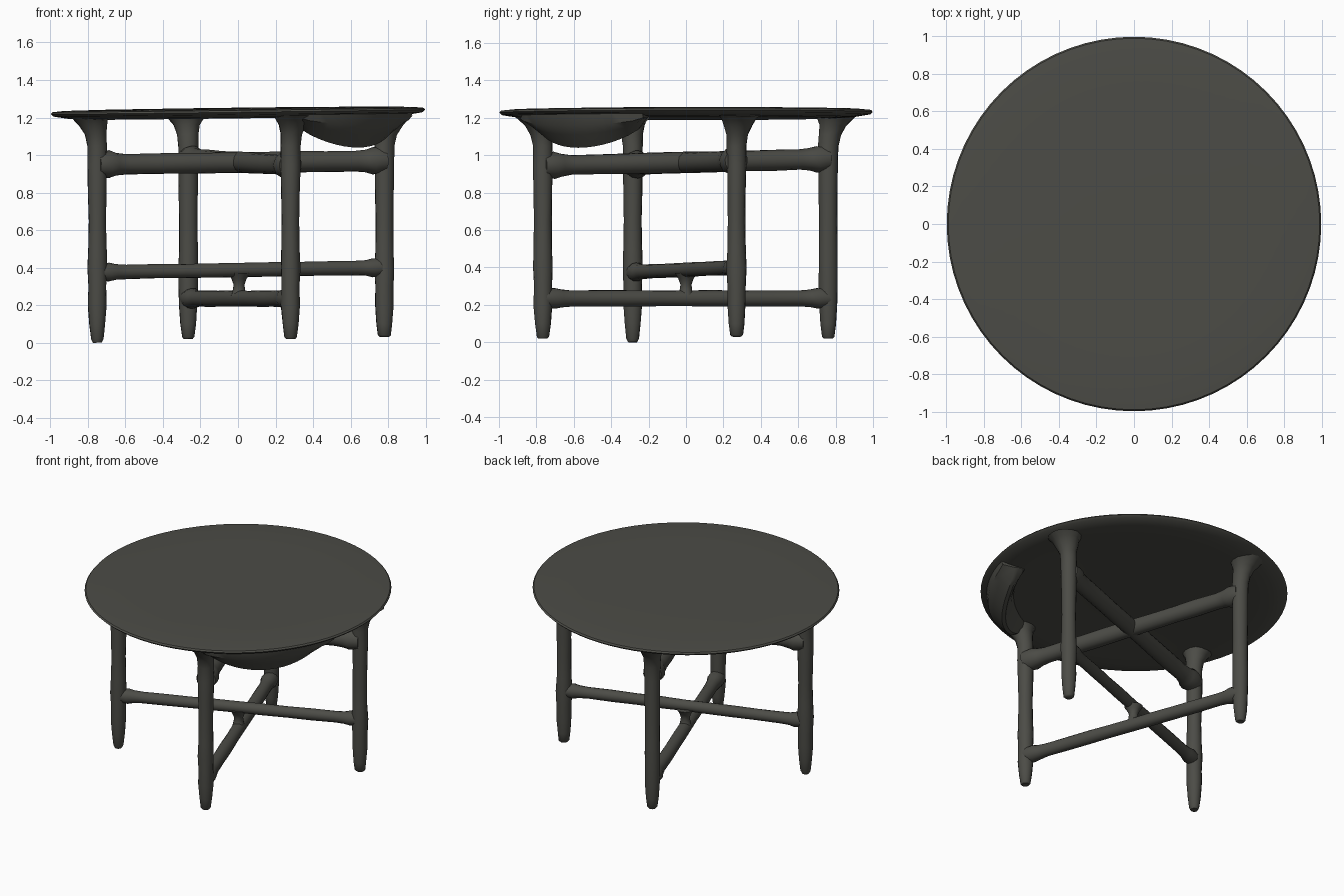
import bpy, bmesh, math, random
from mathutils import Vector

random.seed(4)
cube = bpy.data.objects.get("Cube")
if cube:
    bpy.data.objects.remove(cube, do_unlink=True)

charcoal = bpy.data.materials.new("charcoal")
charcoal.use_nodes = True
COLOUR = (0.072, 0.072, 0.062, 1)
charcoal.diffuse_color = COLOUR
charcoal.node_tree.nodes["Principled BSDF"].inputs["Base Color"].default_value = COLOUR


def finish(name, bm, angle=45):
    bmesh.ops.recalc_face_normals(bm, faces=bm.faces)
    mesh = bpy.data.meshes.new(name)
    bm.to_mesh(mesh)
    bm.free()
    mesh.materials.append(charcoal)
    obj = bpy.data.objects.new(name, mesh)
    bpy.context.collection.objects.link(obj)
    bpy.ops.object.select_all(action='DESELECT')
    bpy.context.view_layer.objects.active = obj
    obj.select_set(True)
    bpy.ops.object.shade_smooth_by_angle(angle=math.radians(angle))
    return obj


def loft(bm, rings, caps=True):
    loops = [[bm.verts.new(p) for p in ring] for ring in rings]
    n = len(loops[0])
    for a, b in zip(loops, loops[1:]):
        for i in range(n):
            j = (i + 1) % n
            bm.faces.new((a[i], a[j], b[j], b[i]))
    if caps:
        bm.faces.new(loops[0])
        bm.faces.new(loops[-1])


def rod(name, stations, sides=14, wobble=0.03):
    """Hand-hewn round bar through (point, radius) stations."""
    axis = (stations[-1][0] - stations[0][0]).normalized()
    side = axis.orthogonal().normalized()
    up = axis.cross(side)
    rings = []
    for point, radius in stations:
        radius *= 1 + random.uniform(-wobble, wobble)
        ring = []
        for i in range(sides):
            a = 2 * math.pi * i / sides
            r = radius * (1 + random.uniform(-wobble, wobble))
            ring.append(point + side * math.cos(a) * r + up * math.sin(a) * r)
        rings.append(ring)
    bm = bmesh.new()
    loft(bm, rings)
    return finish(name, bm)


def rail(name, start, end, radius):
    """Bar that swells where it meets the legs."""
    a, b = Vector(start), Vector(end)
    swell = [(0, 1.15), (0.04, 1.3), (0.065, 1.1), (0.1, 1)]
    inner = [(0.1 + 0.1 * k, 1) for k in range(1, 8)]
    steps = swell + inner + [(1 - t, s) for t, s in reversed(swell)]
    rod(name, [(a.lerp(b, t), radius * s) for t, s in steps])


# Round top: thin rim, slightly domed, tilted a little to one side
profile = [(0.3, 1.252), (0.7, 1.25), (0.93, 1.246), (0.99, 1.24), (0.998, 1.23),
           (0.985, 1.217), (0.9, 1.203), (0.8, 1.197), (0.7, 1.208), (0.3, 1.21)]
SEG = 72
rings = []
for r, z in profile:
    ring = []
    for i in range(SEG):
        a = 2 * math.pi * i / SEG
        x, y = r * math.cos(a), r * math.sin(a)
        ring.append((x, y, z + 0.012 * x + 0.002 * y))
    rings.append(ring)
bm = bmesh.new()
loft(bm, rings)
finish("table_top", bm)

# Four tapered legs, flaring outward under the top
legs = {
    "left_leg": (0.78, 0.27, 0.03),
    "right_leg": (-0.75, -0.285, 0.0),
    "front_leg": (0.28, -0.765, 0.02),
    "back_leg": (-0.265, 0.76, 0.02),
}
leg_shape = [(0.0, 0.024), (0.02, 0.034), (0.1, 0.042), (0.2, 0.05), (0.3, 0.05),
             (0.4, 0.053), (0.5, 0.049), (0.65, 0.048), (0.8, 0.05), (0.95, 0.053),
             (1.05, 0.053), (1.11, 0.058), (1.16, 0.074), (1.19, 0.092), (1.215, 0.11)]
for name, (x, y, foot) in legs.items():
    out = Vector((x, y, 0)).normalized()
    stations = []
    for z, r in leg_shape:
        shift = max(0, z - 1.05) ** 1.5 * 0.7
        stations.append((Vector((x, y, max(z, foot + z * 0.5))) + out * shift, r))
    rod(name, stations)

# Crossed rails, upper pair at one level and lower pair stepped
LEFT, RIGHT = legs["left_leg"][:2], legs["right_leg"][:2]
FRONT, BACK = legs["front_leg"][:2], legs["back_leg"][:2]
rail("upper_side_rail", (*RIGHT, 0.95), (*LEFT, 0.97), 0.056)
rail("upper_front_rail", (*FRONT, 0.945), (*BACK, 0.98), 0.055)
rail("lower_side_rail", (*RIGHT, 0.375), (*LEFT, 0.4), 0.038)
rail("lower_front_rail", (*FRONT, 0.235), (*BACK, 0.235), 0.043)

# Waisted spacer between the lower rails
rod("rail_spacer", [(Vector((0.005, 0, z)), r) for z, r in
                    [(0.25, 0.042), (0.28, 0.034), (0.31, 0.03), (0.34, 0.04), (0.37, 0.06)]])

# Sagging lip under the rim, deepest in the middle
bm = bmesh.new()
rings = []
STEPS = 16
for k in range(STEPS + 1):
    t = k / STEPS
    a = math.radians(-70 + 56 * t)
    sag = math.sin(math.pi * t) ** 0.55
    low = 1.2 - 0.16 * sag
    section = [(0.96, 1.23), (0.95, 1.2 - 0.04 * sag), (0.915, 1.2 - 0.09 * sag),
               (0.86, low), (0.835, low + 0.005), (0.80, 1.2 - 0.06 * sag), (0.78, 1.22)]
    rings.append([(r * math.cos(a), r * math.sin(a), z) for r, z in section])
loft(bm, rings)
finish("sagging_lip", bm, 35)
